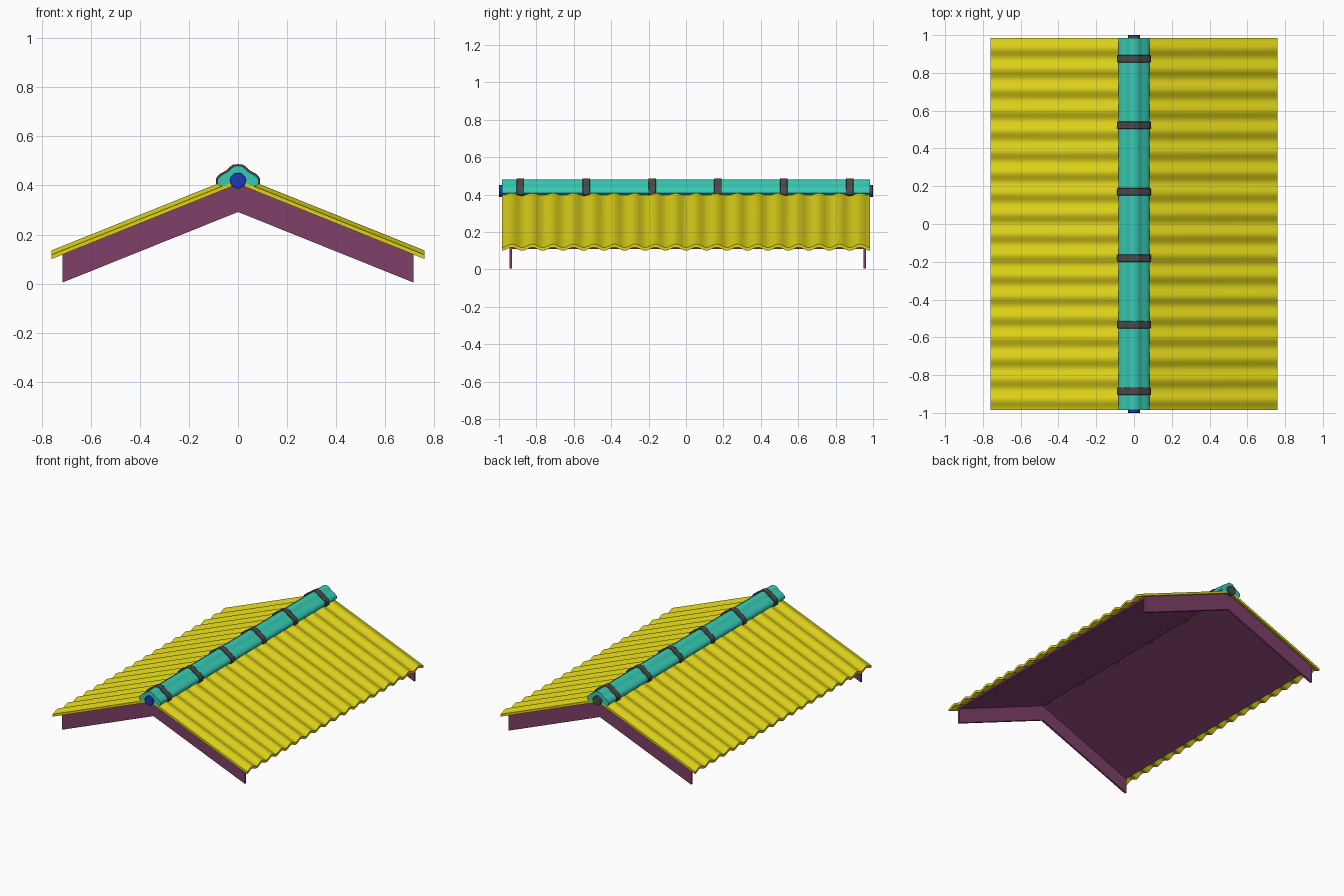
import bpy, bmesh, math

if "Cube" in bpy.data.objects:
    bpy.data.objects.remove(bpy.data.objects["Cube"])

SLOPE = 0.402          # drop per unit of x
EAVE, HALF_Y = 0.76, 0.985


def material(name, rgb):
    m = bpy.data.materials.new(name)
    m.diffuse_color = (*rgb, 1)
    m.use_nodes = True
    m.node_tree.nodes["Principled BSDF"].inputs["Base Color"].default_value = m.diffuse_color
    return m


YELLOW = material("yellow_tile", (0.72, 0.64, 0.01))
PURPLE = material("purple_board", (0.21, 0.05, 0.14))
TEAL = material("teal_cap", (0.04, 0.60, 0.46))
DARK = material("dark_band", (0.07, 0.07, 0.07))
BLUE = material("blue_disc", (0.01, 0.04, 0.50))


def prism(name, profile, offset, mat, axis="y", smooth=None):
    """Extrude a closed profile; axis y takes (x, z), the vector is the extrusion."""
    start, vec = offset
    bm = bmesh.new()
    if axis == "y":
        verts = [bm.verts.new((a, start, b)) for a, b in profile]
    else:
        verts = [bm.verts.new((start, a, b)) for a, b in profile]
    face = bm.faces.new(verts)
    ext = bmesh.ops.extrude_face_region(bm, geom=[face], use_keep_orig=True)
    moved = [v for v in ext["geom"] if isinstance(v, bmesh.types.BMVert)]
    bmesh.ops.translate(bm, verts=moved, vec=vec)
    bmesh.ops.recalc_face_normals(bm, faces=bm.faces)
    mesh = bpy.data.meshes.new(name)
    bm.to_mesh(mesh)
    bm.free()
    ob = bpy.data.objects.new(name, mesh)
    bpy.context.collection.objects.link(ob)
    mesh.materials.append(mat)
    if smooth:
        bpy.context.view_layer.objects.active = ob
        ob.select_set(True)
        bpy.ops.object.shade_smooth_by_angle(angle=math.radians(smooth))
        ob.select_set(False)
    return ob


# Corrugated tile sheets: wavy cross-section swept down each slope
WAVES, STEPS, AMP, THICK = 18, 12, 0.009, 0.017
n = WAVES * STEPS
wave = []
for i in range(n + 1):
    y = -HALF_Y + 2 * HALF_Y * i / n
    wave.append((y, -AMP * math.cos(2 * math.pi * i / STEPS)))
ridge_z = 0.118 + SLOPE * EAVE
section = [(y, ridge_z + z + THICK / 2) for y, z in wave]
section += [(y, ridge_z + z - THICK / 2) for y, z in reversed(wave)]
for side, label in ((-1, "left"), (1, "right")):
    prism(label + "_tile_sheet", section,
          (0, (side * EAVE, 0, -SLOPE * EAVE)), YELLOW, "x", smooth=40)

# Purple lining under the tiles and the two gable boards
W = 0.715


def chevron(top, depth):
    drop = SLOPE * W
    return [(0, top), (W, top - drop), (W, top - drop - depth),
            (0, top - depth), (-W, top - drop - depth), (-W, top - drop)]


prism("roof_lining", chevron(0.412, 0.014), (-0.945, (0, 1.905, 0)), PURPLE)
prism("front_gable_board", chevron(0.412, 0.12), (-0.945, (0, 0.014, 0)), PURPLE)
prism("back_gable_board", chevron(0.412, 0.12), (0.948, (0, 0.014, 0)), PURPLE)


# Ridge cap and the bands that clasp it
def cap_profile(g):
    half = [(0.014, 0.479), (0.026, 0.471), (0.037, 0.459), (0.050, 0.451),
            (0.065, 0.443), (0.077, 0.433), (0.083, 0.424), (0.083, 0.408)]
    right = [(x + g, z + g) for x, z in half[:-1]]
    right += [(0.083 + g, 0.408 - g), (0.072, 0.398 - g)]
    return [(0, 0.481 + g)] + right + [(-x, z) for x, z in reversed(right)]


prism("ridge_cap", cap_profile(0), (-HALF_Y, (0, 2 * HALF_Y, 0)), TEAL, smooth=35)
for i in range(6):
    y = -0.885 + i * 0.352
    band = prism(f"ridge_band_{i + 1}", cap_profile(0.006),
                 (y - 0.02, (0, 0.04, 0)), DARK, smooth=35)
    bev = band.modifiers.new("soft_edge", "BEVEL")
    bev.width, bev.segments, bev.limit_method = 0.003, 2, "ANGLE"
    bev.angle_limit = math.radians(50)

# Dark rims finishing the cap ends, and the end discs
circle = [(0.032 * math.cos(math.tau * k / 32), 0.42 + 0.032 * math.sin(math.tau * k / 32))
          for k in range(32)]
for name, y, mat in (("front_end_disc", -1.0, BLUE), ("back_end_disc", 0.98, DARK)):
    disc = prism(name, circle, (y, (0, 0.02, 0)), mat, smooth=35)
    bev = disc.modifiers.new("soft_edge", "BEVEL")
    bev.width, bev.segments, bev.limit_method = 0.003, 2, "ANGLE"
    bev.angle_limit = math.radians(50)
